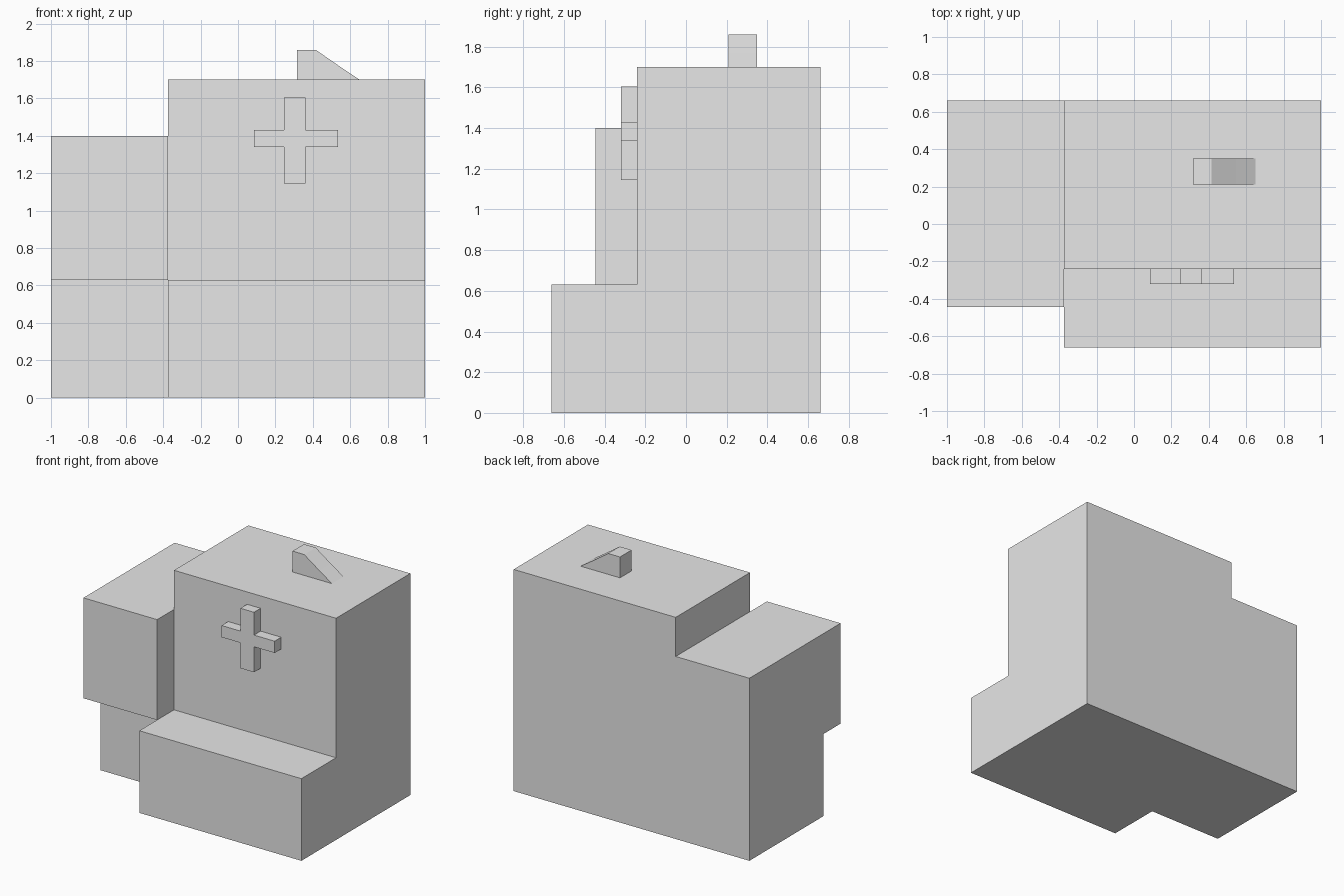
import bpy
import bmesh
from mathutils import Vector

cube = bpy.data.objects.get("Cube")
if cube:
    bpy.data.objects.remove(cube, do_unlink=True)

grey = bpy.data.materials.new("plain grey")
grey.use_nodes = True
colour = (0.8, 0.8, 0.8, 1)
grey.diffuse_color = colour
grey.node_tree.nodes["Principled BSDF"].inputs["Base Color"].default_value = colour


def prism(name, profile, axis, start, end):
    """Extrude a profile along x (points are y, z) or along y (points are x, z)."""
    bm = bmesh.new()
    if axis == "x":
        points = [(start, a, b) for a, b in profile]
        move = Vector((end - start, 0, 0))
    else:
        points = [(a, start, b) for a, b in profile]
        move = Vector((0, end - start, 0))
    face = bm.faces.new([bm.verts.new(p) for p in points])
    result = bmesh.ops.extrude_face_region(bm, geom=[face], use_keep_orig=True)
    top = [v for v in result["geom"] if isinstance(v, bmesh.types.BMVert)]
    bmesh.ops.translate(bm, verts=top, vec=move)
    bmesh.ops.recalc_face_normals(bm, faces=bm.faces)
    mesh = bpy.data.meshes.new(name)
    bm.to_mesh(mesh)
    bm.free()
    mesh.materials.append(grey)
    obj = bpy.data.objects.new(name, mesh)
    bpy.context.collection.objects.link(obj)
    return obj


back, wall, ledge = 0.66, -0.24, 0.63

# Main building with a low front block
prism("main_building",
      [(back, 0), (back, 1.70), (wall, 1.70), (wall, ledge), (-0.66, ledge), (-0.66, 0)],
      "x", -0.375, 1)

# Side wing with an overhanging upper floor
prism("side_wing",
      [(back, 0), (back, 1.40), (-0.445, 1.40), (-0.445, ledge), (wall, ledge), (wall, 0)],
      "x", -1, -0.375)

# Raised cross on the front wall
left, right, low, high = 0.245, 0.36, 1.34, 1.43
prism("wall_cross",
      [(left, 1.145), (right, 1.145), (right, low), (0.535, low), (0.535, high), (right, high),
       (right, 1.605), (left, 1.605), (left, high), (0.085, high), (0.085, low), (left, low)],
      "y", -0.32, wall)

# Sloped roof vent
prism("roof_vent",
      [(0.315, 1.70), (0.315, 1.86), (0.415, 1.86), (0.545, 1.77), (0.65, 1.70)],
      "y", 0.21, 0.35)
